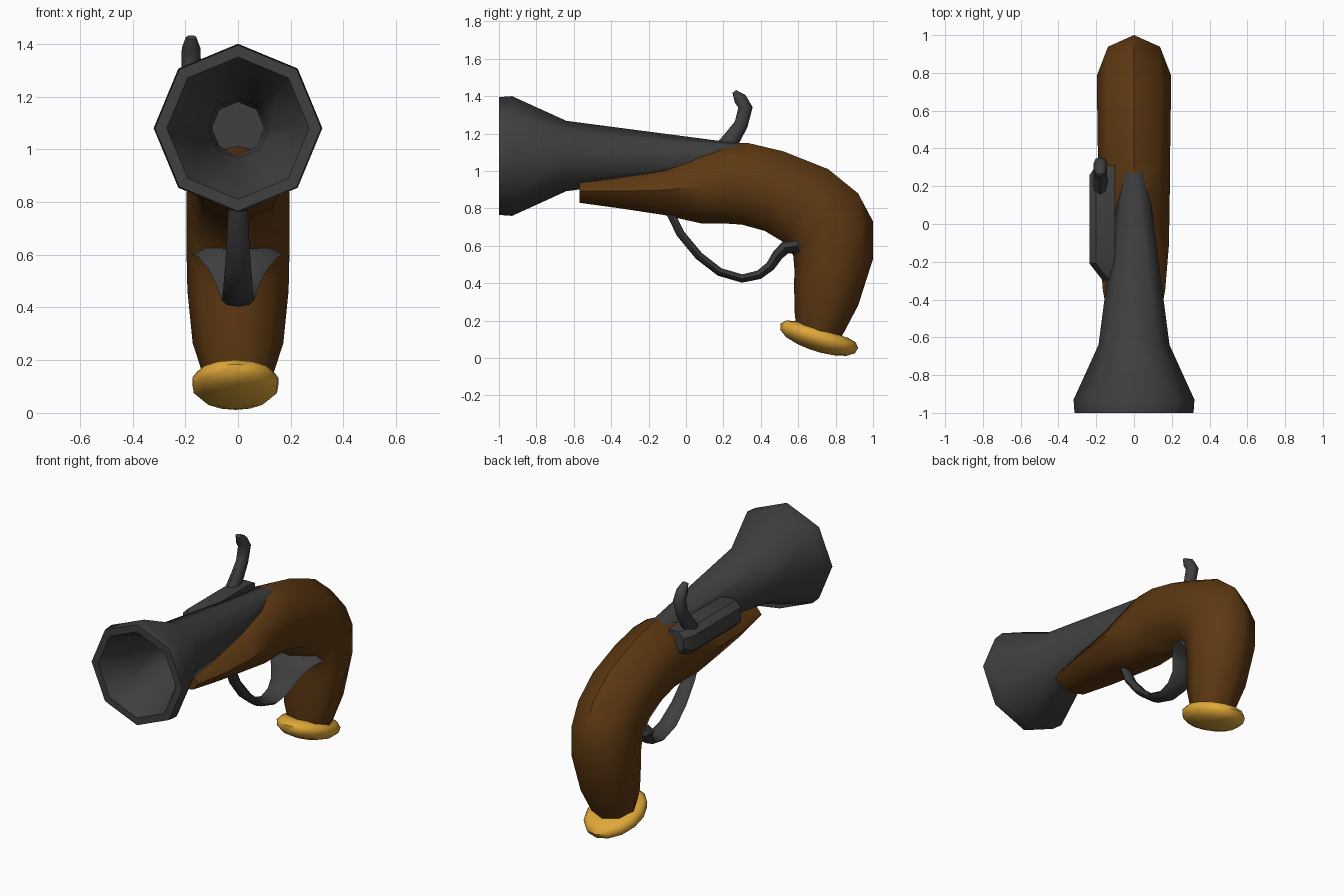
import bpy, bmesh, math
from mathutils import Vector

cube = bpy.data.objects.get("Cube")
if cube:
    bpy.data.objects.remove(cube)


def material(name, rgb):
    m = bpy.data.materials.new(name)
    m.use_nodes = True
    m.diffuse_color = (*rgb, 1)
    bsdf = m.node_tree.nodes["Principled BSDF"]
    bsdf.inputs["Base Color"].default_value = (*rgb, 1)
    bsdf.inputs["Roughness"].default_value = 0.6
    return m


iron = material("dark_iron", (0.05, 0.05, 0.05))
wood = material("brown_wood", (0.11, 0.04, 0.006))
brass = material("golden_brass", (0.74, 0.39, 0.04))


def loft(name, rings, mat, angle=50):
    """Skin a list of equal-length point rings and cap both ends."""
    bm = bmesh.new()
    loops = [[bm.verts.new(p) for p in ring] for ring in rings]
    for a, b in zip(loops, loops[1:]):
        for i in range(len(a)):
            j = (i + 1) % len(a)
            bm.faces.new((a[i], a[j], b[j], b[i]))
    bm.faces.new(loops[0])
    bm.faces.new(loops[-1])
    bmesh.ops.recalc_face_normals(bm, faces=bm.faces)
    mesh = bpy.data.meshes.new(name)
    bm.to_mesh(mesh)
    bm.free()
    mesh.materials.append(mat)
    ob = bpy.data.objects.new(name, mesh)
    bpy.context.collection.objects.link(ob)
    bpy.ops.object.select_all(action="DESELECT")
    ob.select_set(True)
    bpy.context.view_layer.objects.active = ob
    bpy.ops.object.shade_smooth_by_angle(angle=math.radians(angle))
    return ob


def oval(centre, u, v, sides=8):
    """Ring around centre spanned by the half axes u and v."""
    turn = [math.tau * i / sides for i in range(sides)]
    return [centre + u * math.cos(t) + v * math.sin(t) for t in turn]


def side_point(y, z, x=0):
    return Vector((x, y, z))


X = Vector((1, 0, 0))
Y = Vector((0, 1, 0))
Z = Vector((0, 0, 1))

# Flared octagonal barrel: outside profile, then back down the bore
barrel_profile = [(0.3, 0.065), (-0.64, 0.188), (-0.93, 0.32), (-1.0, 0.315),
                  (-1.0, 0.27), (-0.93, 0.235), (-0.64, 0.115), (-0.2, 0.1)]
loft("barrel", [oval(side_point(y, 1.08), Z * r, X * r)
                for y, r in barrel_profile], iron, 46)

# Stock: top edge point, bottom edge point, half width
stock_sections = [
    ((-0.57, 0.955), (-0.57, 0.83), 0.125),
    ((-0.35, 0.985), (-0.35, 0.8), 0.165),
    ((-0.1, 1.03), (-0.12, 0.765), 0.185),
    ((0.08, 1.115), (0.08, 0.72), 0.188),
    ((0.2, 1.15), (0.2, 0.72), 0.19),
    ((0.33, 1.15), (0.3, 0.713), 0.19),
    ((0.52, 1.105), (0.42, 0.68), 0.193),
    ((0.76, 1.01), (0.52, 0.62), 0.195),
    ((0.92, 0.88), (0.573, 0.55), 0.195),
    ((1.0, 0.73), (0.58, 0.47), 0.195),
    ((1.0, 0.53), (0.578, 0.4), 0.192),
    ((0.92, 0.28), (0.58, 0.25), 0.172),
    ((0.83, 0.11), (0.59, 0.16), 0.13)]
rings = []
for top, bottom, width in stock_sections:
    t, b = side_point(*top), side_point(*bottom)
    rings.append(oval((t + b) / 2, (t - b) / 2, X * width))
loft("stock", rings, wood)

# Tilted butt cap: height along its axis, radius
axis = Vector((0, 0.30, 0.954))
along = Vector((0, 0.954, -0.30))
cap_profile = [(0.047, 0.15), (0.036, 0.195), (0.012, 0.217), (-0.02, 0.21),
               (-0.048, 0.17), (-0.066, 0.1), (-0.073, 0.03)]
loft("butt_cap", [oval(side_point(0.71, 0.108, -0.01) + axis * h,
                       along * r, X * r * 0.77, 14)
                  for h, r in cap_profile], brass)


def sweep(name, path, mat, x=0, sides=8):
    """Oval tube in a side plane; path rows are y, z, half width, half depth."""
    pts = [side_point(y, z, x) for y, z, w, d in path]
    rings = []
    for i, (y, z, w, d) in enumerate(path):
        tangent = pts[min(i + 1, len(pts) - 1)] - pts[max(i - 1, 0)]
        normal = tangent.normalized().cross(X)
        rings.append(oval(pts[i], X * w, normal * d, sides))
    return loft(name, rings, mat)


# Trigger guard, a strap that flares into the grip
sweep("trigger_guard", [
    (-0.1, 0.81, 0.035, 0.022), (-0.03, 0.665, 0.042, 0.022),
    (0.07, 0.545, 0.05, 0.022), (0.18, 0.46, 0.057, 0.022),
    (0.3, 0.425, 0.06, 0.022), (0.39, 0.445, 0.068, 0.024),
    (0.45, 0.49, 0.085, 0.026), (0.49, 0.55, 0.115, 0.03),
    (0.53, 0.59, 0.15, 0.035), (0.6, 0.6, 0.17, 0.04)], iron)

# Lock body on the right side: y, outer x, bottom z, top z
lock_sections = [(-0.3, -0.165, 1.02, 1.1), (-0.21, -0.235, 0.98, 1.14),
                 (0.26, -0.235, 0.98, 1.14), (0.31, -0.2, 1.0, 1.13)]
inner, c = -0.1, 0.035
loft("lock_body", [[(inner, y, lo), (x + c, y, lo), (x, y, lo + c),
                    (x, y, hi - c), (x + c, y, hi), (inner, y, hi)]
                   for y, x, lo, hi in lock_sections], iron, 35)

# Hammer curling back and forward above the lock
sweep("hammer", [
    (0.18, 1.09, 0.04, 0.05), (0.25, 1.18, 0.036, 0.045),
    (0.295, 1.25, 0.035, 0.037), (0.318, 1.34, 0.037, 0.038),
    (0.29, 1.385, 0.035, 0.035), (0.258, 1.425, 0.02, 0.012)], iron, -0.178)
